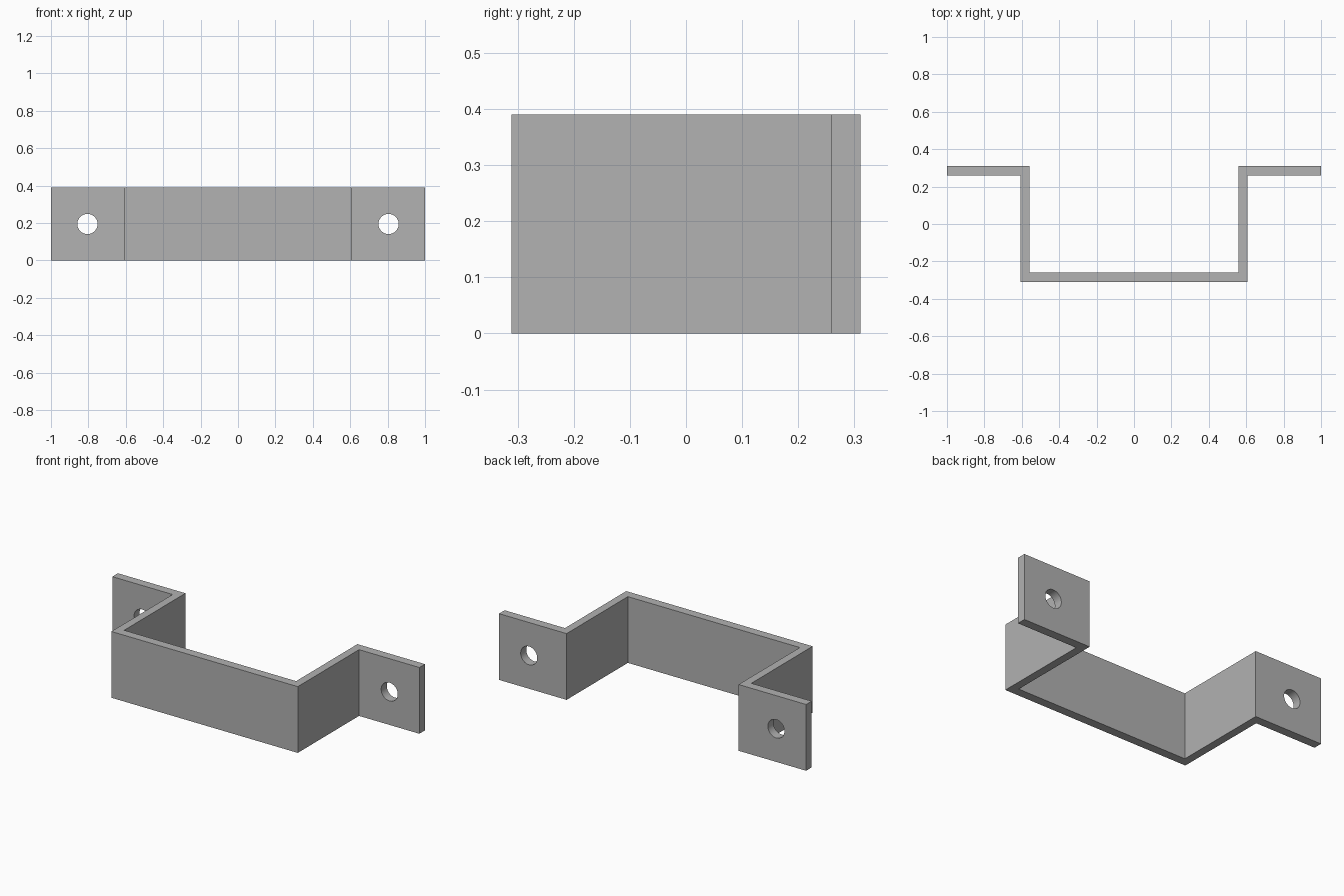
import bpy, bmesh, math

cube = bpy.data.objects.get("Cube")
if cube:
    bpy.data.objects.remove(cube, do_unlink=True)

HEIGHT, DEPTH = 0.39, 0.311
HOLE_X, HOLE_R = 0.805, 0.054

grey = bpy.data.materials.new("plain grey")
grey.use_nodes = True
colour = (0.445, 0.445, 0.445, 1)
grey.diffuse_color = colour
grey.node_tree.nodes["Principled BSDF"].inputs["Base Color"].default_value = colour

# Bent strap: half of the plan outline, mirrored and extruded upward
outer = [(0.607, -DEPTH), (0.607, 0.259), (1.0, 0.259)]
inner = [(1.0, DEPTH), (0.56, DEPTH), (0.56, -0.259)]
half = outer + inner
outline = half + [(-x, y) for x, y in reversed(half)]
bm = bmesh.new()
base = bm.faces.new([bm.verts.new((x, y, 0)) for x, y in outline])
top = bmesh.ops.extrude_face_region(bm, geom=[base])["geom"]
bmesh.ops.translate(bm, vec=(0, 0, HEIGHT),
                    verts=[v for v in top if isinstance(v, bmesh.types.BMVert)])
bmesh.ops.recalc_face_normals(bm, faces=bm.faces)
mesh = bpy.data.meshes.new("bracket")
bm.to_mesh(mesh)
bm.free()
bracket = bpy.data.objects.new("bracket", mesh)
bpy.context.collection.objects.link(bracket)
mesh.materials.append(grey)

# Screw hole through each flange
for side, x in (("left", HOLE_X), ("right", -HOLE_X)):
    bpy.ops.mesh.primitive_cylinder_add(vertices=48, radius=HOLE_R, depth=0.3,
                                        location=(x, 0.285, HEIGHT / 2),
                                        rotation=(math.pi / 2, 0, 0))
    cutter = bpy.context.object
    cutter.name = side + "_hole_cutter"
    cutter.data.materials.append(grey)
    cutter.hide_render = True
    cutter.hide_viewport = True
    cut = bracket.modifiers.new(side + "_hole", "BOOLEAN")
    cut.operation = "DIFFERENCE"
    cut.solver = "EXACT"
    cut.object = cutter

# Bake the holes so that their walls can be shaded smooth
bpy.context.view_layer.update()
graph = bpy.context.evaluated_depsgraph_get()
bracket_mesh = bpy.data.meshes.new_from_object(bracket.evaluated_get(graph))
bracket.modifiers.clear()
bracket.data = bracket_mesh
for name in ("left_hole_cutter", "right_hole_cutter"):
    bpy.data.objects.remove(bpy.data.objects[name], do_unlink=True)

bpy.ops.object.select_all(action="DESELECT")
bracket.select_set(True)
bpy.context.view_layer.objects.active = bracket
bpy.ops.object.shade_smooth_by_angle(angle=math.radians(30))
